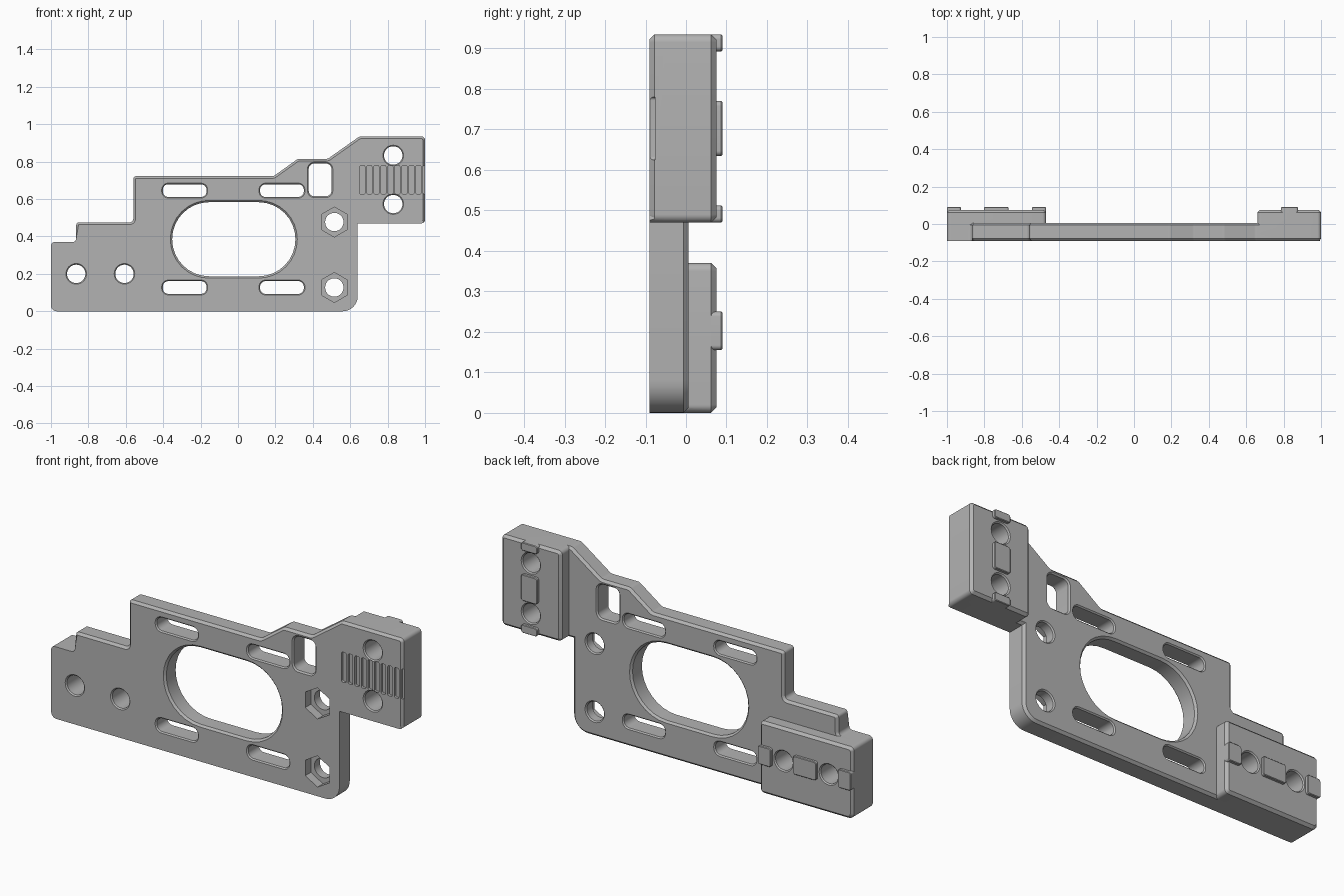
import bpy, bmesh, math
from mathutils import Vector

if "Cube" in bpy.data.objects:
    bpy.data.objects.remove(bpy.data.objects["Cube"], do_unlink=True)

grey = bpy.data.materials.new("matte grey")
grey.use_nodes = True
GREY = (0.45, 0.45, 0.45, 1)
grey.diffuse_color = GREY
grey.node_tree.nodes["Principled BSDF"].inputs["Base Color"].default_value = GREY

FRONT, PLATE_BACK, BLOCK_BACK, TAB_BACK = -0.09, 0.006, 0.075, 0.09


def rounded(corners, steps=8):
    """Closed XZ outline from (x, z, radius) corners."""
    out = []
    for i, (x, z, r) in enumerate(corners):
        p = Vector((x, 0, z))
        if r == 0:
            out.append(p)
            continue
        px, pz, _ = corners[i - 1]
        nx, nz, _ = corners[(i + 1) % len(corners)]
        u = (Vector((px, 0, pz)) - p).normalized()
        v = (Vector((nx, 0, nz)) - p).normalized()
        half = u.angle(v) / 2
        centre = p + (u + v).normalized() * r / math.sin(half)
        a = (p + u * r / math.tan(half) - centre).normalized()
        b = (p + v * r / math.tan(half) - centre).normalized()
        out += [centre + a.slerp(b, k / steps) * r for k in range(steps + 1)]
    return out


def box_outline(x0, x1, z0, z1, r):
    r = min(r, (x1 - x0) / 2 - 0.0005, (z1 - z0) / 2 - 0.0005)
    return rounded([(x0, z0, r), (x1, z0, r), (x1, z1, r), (x0, z1, r)])


def loft(name, rings, chamfer=0, rule=None):
    """Solid through (y, outline) rings; optionally chamfer the rim edges picked by rule."""
    bm = bmesh.new()
    loops = [[bm.verts.new((p.x, y, p.z)) for p in pts] for y, pts in rings]
    n = len(loops[0])
    for a, b in zip(loops, loops[1:]):
        for i in range(n):
            bm.faces.new((a[i], a[(i + 1) % n], b[(i + 1) % n], b[i]))
    bm.faces.new(loops[0])
    bm.faces.new(loops[-1])
    bmesh.ops.recalc_face_normals(bm, faces=bm.faces)
    if chamfer:
        picked = []
        for e in bm.edges:
            a, b = e.verts
            if abs(a.co.y - b.co.y) < 1e-6 and rule((a.co + b.co) / 2):
                picked.append(e)
        bmesh.ops.bevel(bm, geom=picked, offset=chamfer, segments=1, affect='EDGES')
    mesh = bpy.data.meshes.new(name)
    bm.to_mesh(mesh)
    bm.free()
    mesh.materials.append(grey)
    obj = bpy.data.objects.new(name, mesh)
    bpy.context.collection.objects.link(obj)
    return obj


def combine(target, other, operation):
    mod = target.modifiers.new("combine", 'BOOLEAN')
    mod.operation, mod.object, mod.solver = operation, other, 'EXACT'
    bpy.context.view_layer.objects.active = target
    bpy.ops.object.modifier_apply(modifier=mod.name)
    bpy.data.objects.remove(other, do_unlink=True)


def cut_hole(x0, x1, z0, z1, r, back, c):
    """Through hole with a chamfer c at both ends."""
    def ring(y, g):
        return y, box_outline(x0 - g, x1 + g, z0 - g, z1 + g, r + g)
    e = 0.01
    cutter = loft("hole_cutter", [ring(FRONT - e, c + e), ring(FRONT + c, 0),
                                  ring(back - c, 0), ring(back + e, c + e)])
    combine(plate, cutter, 'DIFFERENCE')


# Main stepped plate; only the upper rim is chamfered at the front
outline = rounded([
    (-1, 0, .03), (.64, 0, .08), (.64, .47, 0), (1, .47, .02), (1, .935, .02),
    (.65, .935, .03), (.48, .815, .03), (.32, .815, .03), (.19, .722, .03),
    (-.56, .722, .015), (-.56, .475, .02), (-.865, .475, .015),
    (-.865, .37, .02), (-1, .37, .02)])


def plate_rim(m):
    upper = m.z > 0.48 or (-0.88 < m.x < -0.5 and m.z > 0.39)
    return m.y > 0 or upper


plate = loft("mounting_plate", [(FRONT, outline), (PLATE_BACK, outline)], 0.012, plate_rim)

# Thick blocks at the back of both ends
lower_block = rounded([(-1, 0, .03), (-.47, 0, .02), (-.47, .37, .02), (-1, .37, .02)])
upper_block = rounded([(.66, .47, .02), (1, .47, .02), (1, .935, .02), (.66, .935, .02)])
for shape in (lower_block, upper_block):
    block = loft("block", [(-0.05, shape), (BLOCK_BACK, shape)], 0.013, lambda m: m.y > 0)
    combine(plate, block, 'UNION')

# Central opening, slots and small window
cut_hole(-.352, .307, .187, .583, .2, PLATE_BACK, .01)
for x in (-.285, .235):
    for z in (.127, .645):
        cut_hole(x - .117, x + .117, z - .034, z + .034, .03, PLATE_BACK, .006)
cut_hole(.378, .5, .615, .79, .03, PLATE_BACK, .007)

# Round screw holes
R = 0.049
for x, z, back in ((-.865, .2, BLOCK_BACK), (-.607, .2, BLOCK_BACK), (.83, .833, BLOCK_BACK),
                   (.83, .573, BLOCK_BACK), (.515, .477, PLATE_BACK), (.515, .127, PLATE_BACK)):
    cut_hole(x - R, x + R, z - R, z + R, R, back, .006)

# Hexagonal nut pockets
for z in (.477, .127):
    hexagon = [Vector((.515 + .08 * math.sin(k * math.pi / 3), 0,
                       z + .08 * math.cos(k * math.pi / 3))) for k in range(6)]
    combine(plate, loft("nut_cutter", [(-0.12, hexagon), (-0.045, hexagon)]), 'DIFFERENCE')

# Row of belt grooves on the front, open at the outer end
for k in range(10):
    x = .652 + k * .0375
    groove = box_outline(x, x + .026, .625, .78, .008)
    combine(plate, loft("groove_cutter", [(-0.12, groove), (-0.077, groove)]), 'DIFFERENCE')

# Locating tabs on the back of the blocks
tabs = [("lower_tab", x0, x1, .155, .25) for x0, x1 in ((-1, -.925), (-.802, -.67), (-.545, -.47))]
tabs += [("upper_tab", .785, .877, z0, z1) for z0, z1 in ((.47, .512), (.635, .77), (.893, .935))]
parts = [plate]
for name, x0, x1, z0, z1 in tabs:
    shape = box_outline(x0, x1, z0, z1, .012)
    parts.append(loft(name, [(0.055, shape), (TAB_BACK, shape)], 0.003, lambda m: m.y > 0.08))

bpy.ops.object.select_all(action='DESELECT')
for part in parts:
    part.select_set(True)
bpy.context.view_layer.objects.active = plate
bpy.ops.object.shade_smooth_by_angle(angle=math.radians(25))
